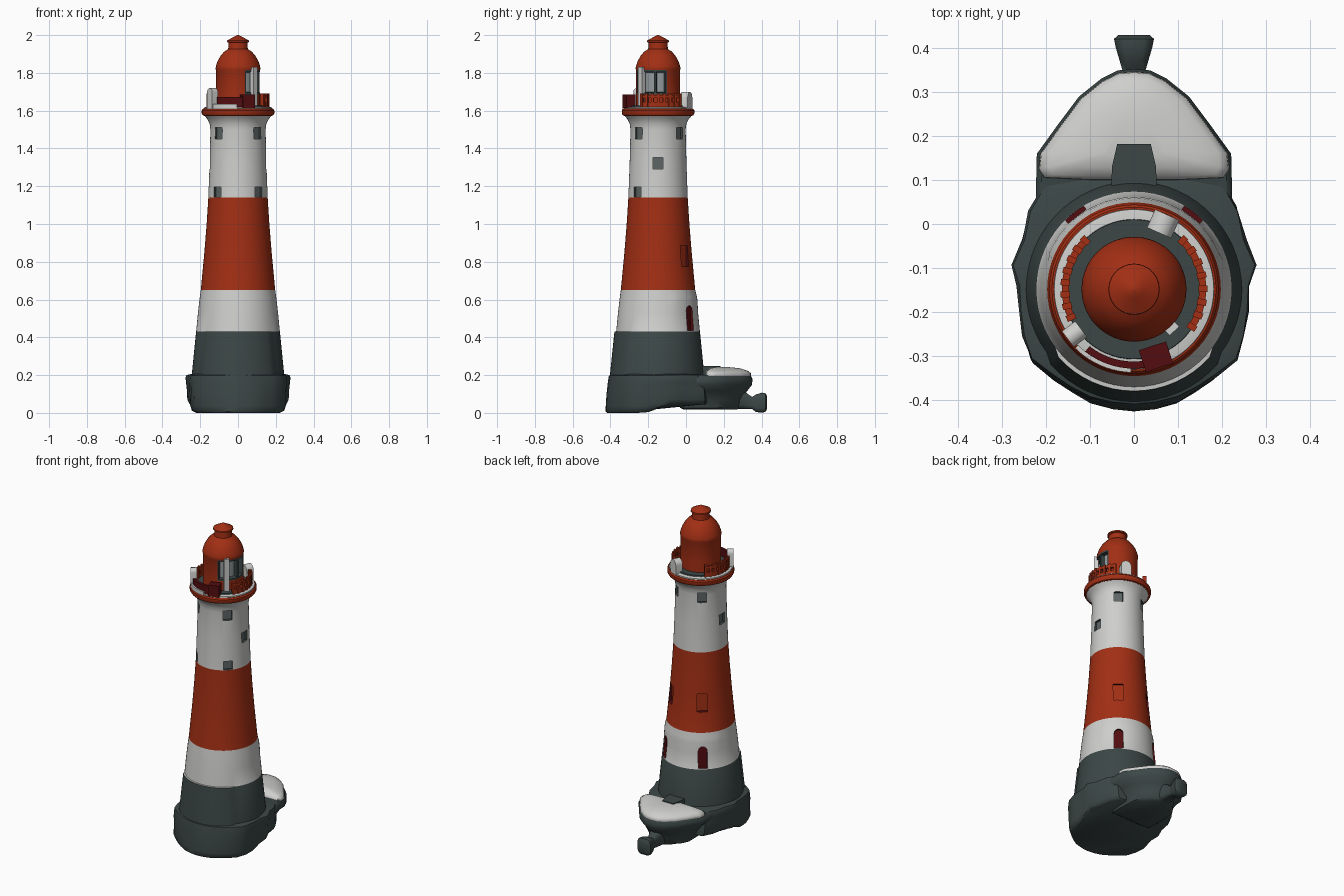
import bpy, bmesh, math, random
from mathutils import Vector

if "Cube" in bpy.data.objects:
    bpy.data.objects.remove(bpy.data.objects["Cube"])

random.seed(4)
CY = -0.148                      # tower axis
WHITE, RED, DARKRED, STONE, GLASS, FRAME = range(6)
MATS = []
for n, c in [("white paint", (.62, .62, .61)), ("orange red paint", (.36, .028, .007)),
             ("dark red paint", (.085, .004, .005)), ("dark grey stone", (.045, .063, .062)),
             ("pale glass", (.30, .33, .34)), ("grey frame", (.11, .13, .13))]:
    m = bpy.data.materials.new(n)
    m.diffuse_color = (*c, 1)
    m.use_nodes = True
    m.node_tree.nodes["Principled BSDF"].inputs["Base Color"].default_value = m.diffuse_color
    MATS.append(m)


def loft(name, rings, rule, angle=35, cap=True, edit=None):
    """Skin a list of equal closed rings; rule is a colour index or f(centre, normal)."""
    bm = bmesh.new()
    vs = [[bm.verts.new(p) for p in r] for r in rings]
    n = len(vs[0])
    for a, b in zip(vs, vs[1:]):
        for i in range(n):
            j = (i + 1) % n
            bm.faces.new((a[i], a[j], b[j], b[i]))
    if cap:
        bm.faces.new(vs[0][::-1])
        bm.faces.new(vs[-1])
    bmesh.ops.recalc_face_normals(bm, faces=bm.faces)
    for f in bm.faces:
        f.material_index = rule if isinstance(rule, int) else rule(f.calc_center_median(), f.normal)
    if edit:
        edit(bm)
    me = bpy.data.meshes.new(name)
    bm.to_mesh(me)
    bm.free()
    for m in MATS:
        me.materials.append(m)
    ob = bpy.data.objects.new(name, me)
    bpy.context.collection.objects.link(ob)
    smooth(ob, angle)
    return ob


def smooth(ob, angle=35):
    bpy.ops.object.select_all(action='DESELECT')
    ob.select_set(True)
    bpy.context.view_layer.objects.active = ob
    bpy.ops.object.shade_smooth_by_angle(angle=math.radians(angle))


def polar(az, r, z):
    a = math.radians(az)
    return Vector((r * math.cos(a), CY + r * math.sin(a), z))


def revolve(name, prof, rule, seg=60, scale=lambda az, z: 1, **k):
    rings = [[polar(360 * i / seg, r * scale(360 * i / seg, z), z) for i in range(seg)] for r, z in prof]
    return loft(name, rings, rule, **k)


def radial_block(name, az, r0, r1, outline, rule, **k):
    """Extrude an outline of (sideways, z) points outward along an azimuth."""
    side = polar(az + 90, 1, 0) - polar(0, 0, 0)
    return loft(name, [[polar(az, r, z) + side * t for t, z in outline] for r in (r0, r1)], rule, **k)


def rect(w, z0, z1):
    return [(-w / 2, z0), (w / 2, z0), (w / 2, z1), (-w / 2, z1)]


# tower: striped shaft with raised front panel on the stone foot
PROF = [(.252, .1), (.246, .19), (.222, .43), (.2215, .431), (.212, .53), (.205, .59), (.202, .615),
        (.197, .65), (.178, .85), (.166, 1.0), (.157, 1.14), (.15, 1.33), (.146, 1.5),
        (.15, 1.53), (.163, 1.557), (.18, 1.575)]


def tower_scale(az, z):
    if z < .4305 and 222 <= az <= 318:
        return 1.04
    if 20 <= az <= 160 and .58 < z < .62:
        return 1.02
    return 1


def tower_rule(c, n):
    return STONE if c.z < .4301 else RED if .65 < c.z < 1.14 else WHITE


tower = revolve("tower", PROF, tower_rule, scale=tower_scale)


def tower_r(z):
    for (r0, z0), (r1, z1) in zip(PROF, PROF[1:]):
        if z0 <= z <= z1:
            return r0 + (r1 - r0) * (z - z0) / (z1 - z0)


def recess(az, outline, pane, rim, depth=.016):
    r = tower_r(sum(p[1] for p in outline) / len(outline))
    d = polar(az, 1, 0) - polar(0, 0, 0)
    cut = radial_block("cutter", az, r - depth, r + .05, outline,
                       lambda c, n: pane if n.dot(d) < -.9 else rim)
    cut.hide_render = True
    mod = tower.modifiers.new("recess", 'BOOLEAN')
    mod.operation, mod.solver, mod.object = 'DIFFERENCE', 'EXACT', cut
    bpy.context.view_layer.objects.active = tower
    bpy.ops.object.modifier_apply(modifier=mod.name)
    bpy.data.objects.remove(cut)


# windows and arched doors cut into the shaft
for az in (-45, 225, 52, 128):
    recess(az, rect(.052, 1.45, 1.512), FRAME, STONE)
for az in (0, 180):
    recess(az, rect(.052, 1.29, 1.352), FRAME, STONE)
for az in (-45, 225):
    recess(az, rect(.052, 1.142, 1.195), FRAME, STONE)
door = [(-.026, .435), (.026, .435)] + [(.026 * math.cos(t * math.pi / 8), .54 + .028 * math.sin(t * math.pi / 8))
                                        for t in range(9)]
for az in (52, 128):
    recess(az, rect(.06, .775, .885), RED, DARKRED)
    recess(az, door, DARKRED, DARKRED, .014)
smooth(tower)

# gallery: red rim, white deck, grey walkway
revolve("gallery_rim", [(.17, 1.57), (.186, 1.575), (.192, 1.585), (.192, 1.602), (.186, 1.61), (.17, 1.611)], RED)
revolve("gallery_deck", [(.183, 1.60), (.181, 1.617), (.165, 1.62)], WHITE)
revolve("walkway", [(.16, 1.61), (.158, 1.627)], STONE)


# lantern with dome, vent cap and recessed wide window
def lantern_window(bm):
    def inside(f):
        c = f.calc_center_median()
        return 1.69 < c.z < 1.81 and -72 < math.degrees(math.atan2(c.y - CY, c.x)) < 22
    fs = [f for f in bm.faces if inside(f)]
    for f in bmesh.ops.inset_region(bm, faces=fs, thickness=.01, depth=0)["faces"]:
        f.material_index = STONE
    for f in bmesh.ops.inset_region(bm, faces=fs, thickness=.003, depth=-.025)["faces"]:
        f.material_index = STONE
    for f in fs:
        f.material_index = GLASS if f.calc_center_median().z > 1.6 else FRAME


revolve("lantern", [(.116, 1.61), (.116, 1.685), (.116, 1.815), (.119, 1.822), (.117, 1.835), (.108, 1.862),
                    (.093, 1.889), (.074, 1.912), (.052, 1.926), (.05, 1.96), (.058, 1.963),
                    (.057, 1.972), (.02, 1.992), (.004, 2.0)], RED, edit=lantern_window)
radial_block("lantern_post", -46, .108, .132, rect(.03, 1.62, 1.83), WHITE)
radial_block("lantern_mullion", -8, .09, .113, rect(.012, 1.69, 1.81), STONE)


# railings: curved rails on short posts
def arc(name, a0, a1, r, z0, z1, th, col):
    n = 10
    loft(name, [[polar(a0 + (a1 - a0) * i / n, r + dr, z) for dr, z in
                 ((-th, z0), (th, z0), (th, z1), (-th, z1))] for i in range(n + 1)], col)


for side, a0, a1 in (("right", -35, 47), ("left", 133, 206)):
    arc(side + "_rail_top", a0, a1, .156, 1.668, 1.684, .008, RED)
    arc(side + "_rail_low", a0, a1, .156, 1.62, 1.645, .007, RED)
    for i in range(8):
        radial_block(side + "_rail_post", a0 + 2 + (a1 - a0 - 4) * i / 7, .146, .167, rect(.014, 1.615, 1.69), RED)
arc("front_parapet", -128, -72, .172, 1.62, 1.672, .008, DARKRED)
radial_block("front_locker", -72, .135, .187, rect(.065, 1.615, 1.685), DARKRED)
arc("front_white_rail", -135, -92, .184, 1.61, 1.635, .005, WHITE)


# white rounded lockers on the deck
def rounded(w, z0, z1):
    h = w / 2
    return [(-h, z0), (h, z0)] + [(h * math.cos(t * math.pi / 6), z1 - h + h * math.sin(t * math.pi / 6))
                                  for t in range(7)]


radial_block("left_white_locker", 217, .15, .188, rounded(.045, 1.61, 1.72), WHITE)
radial_block("back_white_locker", 66, .14, .185, rounded(.06, 1.61, 1.70), WHITE)


# rock foot around the tower
def mirrored(half):
    return half + [(-x, y) for x, y in half[-2:0:-1]]


foot = mirrored([(0, -.425), (.05, -.42), (.1, -.407), (.145, -.383), (.185, -.355), (.235, -.315), (.252, -.26),
                 (.26, -.2), (.263, -.14), (.278, -.09), (.252, -.03), (.238, .04), (.205, .1), (.1, .12), (0, .12)])


def rise(y):
    t = min(max((y + .23) / .16, 0), 1)
    return .045 * t * t * (3 - 2 * t)


rings = []
for z, sx, sy in [(0, .88, .97), (.008, .93, 1), (.035, .965, 1), (.1, .975, .985), (.15, .99, .965),
                  (.18, 1, .95), (.197, .985, .94), (.205, .89, .87)]:
    rings.append([(x * sx + (random.uniform(-.004, .004) if 0 < z < .19 and abs(x) < .27 else 0),
                   CY + (y - CY) * sy, z + rise(y) * (1 - z / .21)) for x, y in foot])
loft("rock_foot", rings, STONE, 45)

# outcrop behind, with pale top and landing block
crop = mirrored([(0, .345), (.035, .342), (.07, .325), (.12, .285), (.165, .225), (.212, .16), (.216, .125),
                 (.205, .105), (.1, .1), (0, .1)])


def layer(s, z, grow=0, wob=0):
    out = []
    for x, y in crop:
        yy = .18 + (y - .18) * s
        if y < .13:
            yy -= grow
        out.append((x * s + random.uniform(-wob, wob), yy, z + random.uniform(-wob, wob)))
    return out


loft("outcrop_rock", [layer(.55, .018, .15), layer(.66, .03, .16, .004), layer(.7, .07, .16, .005),
                      layer(.85, .115, .16, .004), layer(1.03, .15, .16, .003), layer(1.04, .18, .14),
                      layer(.98, .2, .1)], STONE, 45)
loft("outcrop_pale_top", [layer(.96, .185), layer(1, .195), layer(.99, .21), layer(.9, .222), layer(.65, .236),
                          layer(.3, .242)], WHITE, 50)
loft("landing_block", [[(-.052, .06, z), (.052, .06, z), (.05, .13, z), (.038, .182, z), (-.038, .182, z),
                        (-.05, .13, z)] for z in (.19, .247)], STONE)

# small knob at the back of the outcrop
knob = []
for y, w, z0, z1 in [(.22, .06, .02, .13), (.3, .042, .02, .12), (.35, .027, .02, .085), (.37, .033, .004, .098),
                     (.4, .042, 0, .108), (.42, .046, .004, .106), (.429, .036, .02, .09)]:
    zc, h = (z0 + z1) / 2, (z1 - z0) / 2
    knob.append([(w * math.copysign(abs(math.cos(t)) ** .5, math.cos(t)), y,
                  zc + h * math.copysign(abs(math.sin(t)) ** .5, math.sin(t)))
                 for t in (math.tau * (i + .5) / 12 for i in range(12))])
loft("rock_knob", knob, STONE, 50)
